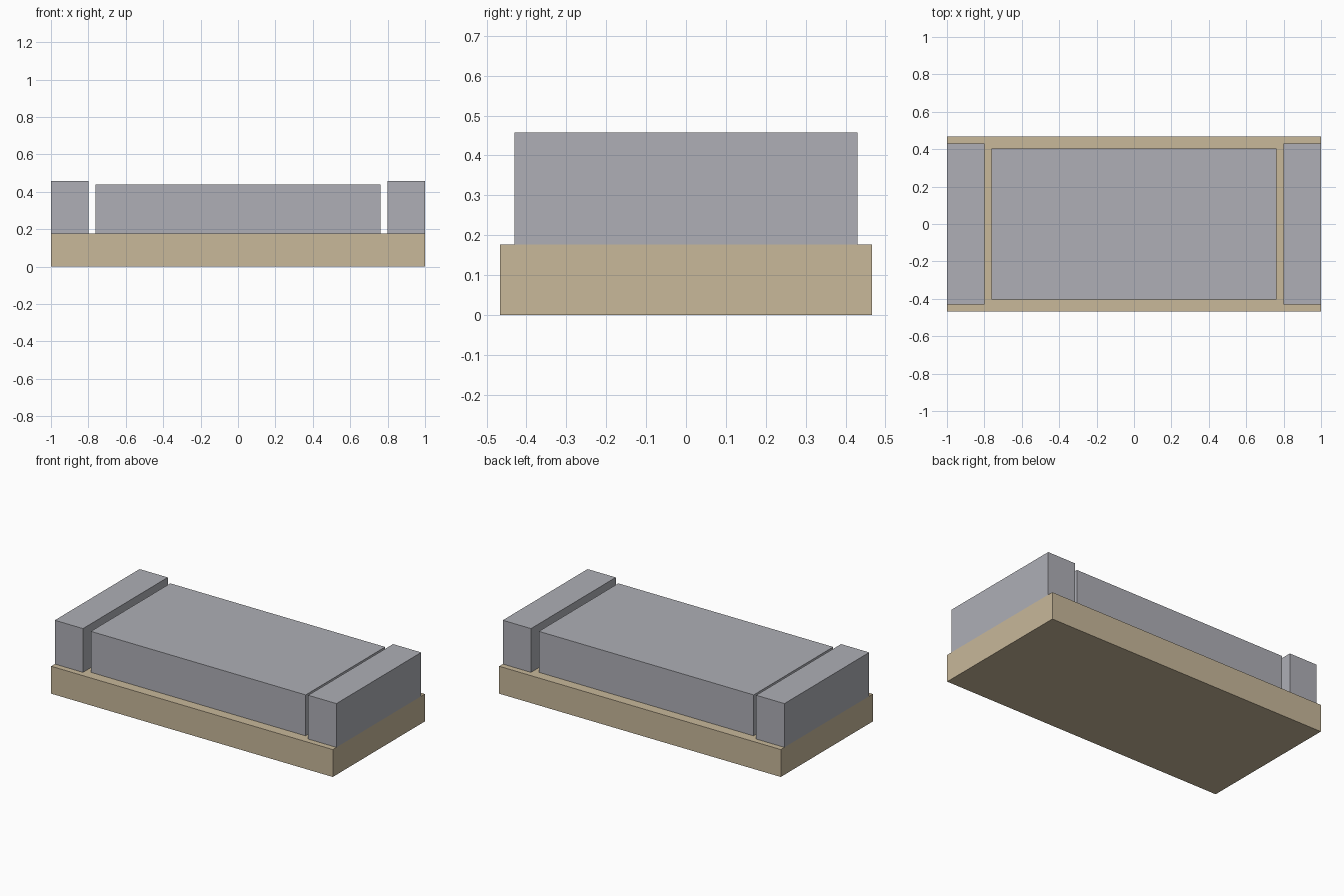
import bpy

cube = bpy.data.objects.get("Cube")
if cube:
    bpy.data.objects.remove(cube, do_unlink=True)


def make_material(name, rgb):
    mat = bpy.data.materials.new(name)
    mat.use_nodes = True
    color = (*rgb, 1.0)
    mat.diffuse_color = color
    mat.node_tree.nodes["Principled BSDF"].inputs["Base Color"].default_value = color
    return mat


def box(name, mat, x, y, z):
    """Box spanning the given (low, high) range on each axis."""
    spans = (x, y, z)
    bpy.ops.mesh.primitive_cube_add(size=1, location=[(a + b) / 2 for a, b in spans])
    obj = bpy.context.object
    obj.name = name
    obj.scale = [b - a for a, b in spans]
    bpy.ops.object.transform_apply(location=False, rotation=False, scale=True)
    obj.data.materials.append(mat)
    return obj


tan = make_material("tan", (0.578, 0.479, 0.323))
grey = make_material("cool grey", (0.425, 0.43, 0.468))

base_top = 0.176

# Base slab
box("base", tan, (-1, 1), (-0.467, 0.467), (0, base_top))

# Long central block
box("centre_block", grey, (-0.763, 0.763), (-0.403, 0.403), (base_top, 0.439))

# Taller blocks flush with both ends
for side, x in (("left", (0.8, 1)), ("right", (-1, -0.8))):
    box(side + "_end_block", grey, x, (-0.43, 0.43), (base_top, 0.457))
